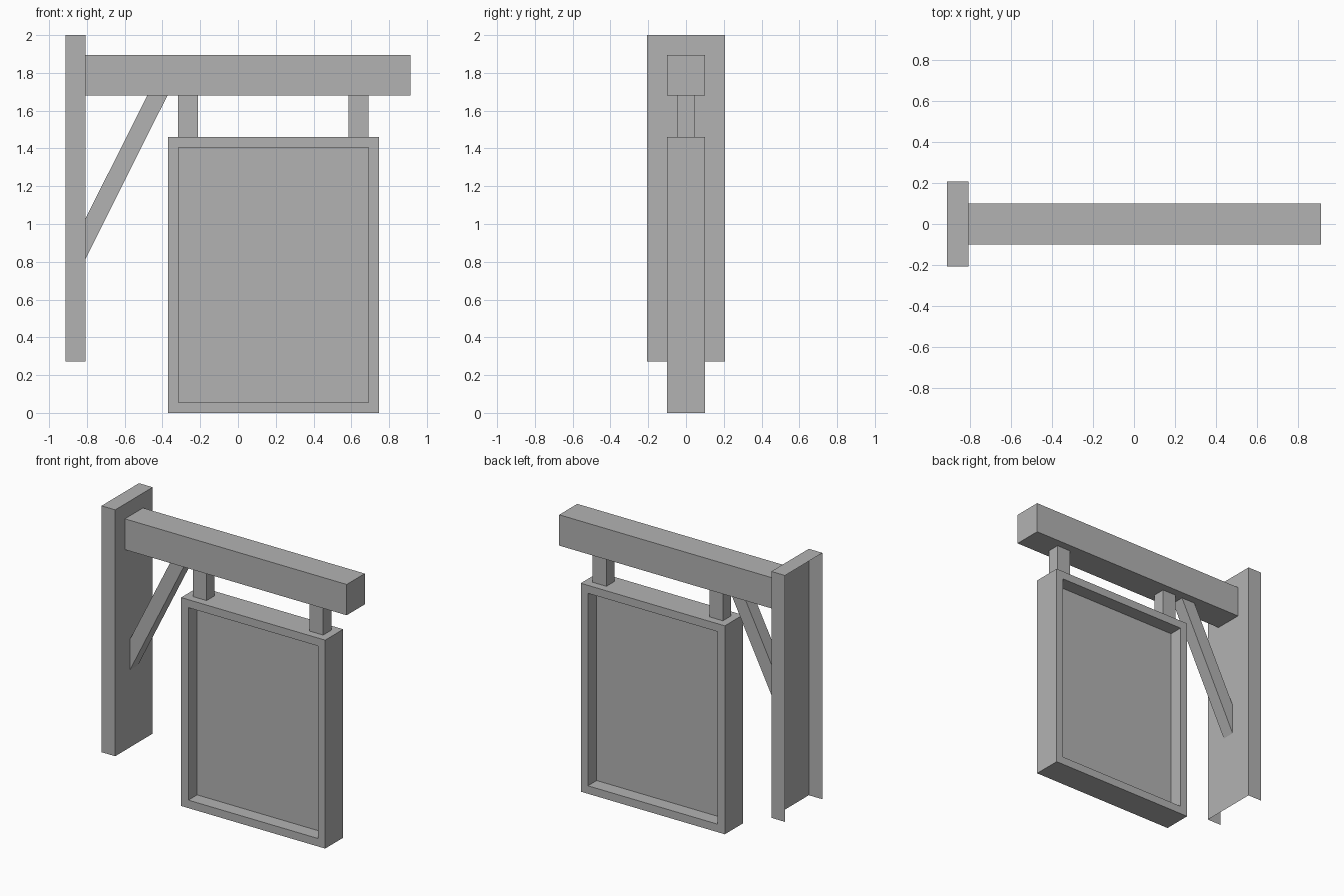
import bpy
import bmesh
from mathutils import Vector

cube = bpy.data.objects.get("Cube")
if cube:
    bpy.data.objects.remove(cube, do_unlink=True)

# One flat grey for the whole model
GREY = (0.45, 0.45, 0.45, 1)
grey = bpy.data.materials.new("plain_grey")
grey.use_nodes = True
grey.diffuse_color = GREY
grey.node_tree.nodes["Principled BSDF"].inputs["Base Color"].default_value = GREY


def finish(name, bm):
    mesh = bpy.data.meshes.new(name)
    bm.to_mesh(mesh)
    bm.free()
    mesh.materials.append(grey)
    obj = bpy.data.objects.new(name, mesh)
    bpy.context.collection.objects.link(obj)
    return obj


def box(name, x, depth, z, open_sides=()):
    """Box spanning x and z, centred on y, left open towards the given directions."""
    bm = bmesh.new()
    bmesh.ops.create_cube(bm, size=1)
    bm.normal_update()
    gone = [f for f in bm.faces
            if any(f.normal.dot(Vector(d)) > 0.9 for d in open_sides)]
    bmesh.ops.delete(bm, geom=gone, context='FACES')
    for v in bm.verts:
        v.co = (x[0] if v.co.x < 0 else x[1],
                v.co.y * depth,
                z[0] if v.co.z < 0 else z[1])
    return finish(name, bm)


def slab(name, outline, depth):
    """Extrude an outline in the xz plane along y, centred on y = 0."""
    bm = bmesh.new()
    face = bm.faces.new([bm.verts.new((x, -depth / 2, z)) for x, z in outline])
    ext = bmesh.ops.extrude_face_region(bm, geom=[face], use_keep_orig=True)
    moved = [g for g in ext["geom"] if isinstance(g, bmesh.types.BMVert)]
    bmesh.ops.translate(bm, verts=moved, vec=(0, depth, 0))
    bmesh.ops.recalc_face_normals(bm, faces=bm.faces[:])
    return finish(name, bm)


POST_FACE = -0.807
BEAM_BOTTOM, SIGN_TOP = 1.68, 1.461
LEFT, RIGHT, DOWN, UP = (-1, 0, 0), (1, 0, 0), (0, 0, -1), (0, 0, 1)

# Mounting post, hollow towards the wall and at the bottom
box("wall_post", (-0.913, POST_FACE), 0.415, (0.273, 2), (LEFT, DOWN))

# Horizontal beam
box("beam", (POST_FACE, 0.913), 0.2, (BEAM_BOTTOM, 1.896), (LEFT,))

# Diagonal brace, cut flush with the post and the beam
slab("brace", [(POST_FACE, 0.815), (-0.374, BEAM_BOTTOM),
               (-0.48, BEAM_BOTTOM), (POST_FACE, 1.03)], 0.09)

# Two short hangers between beam and sign
for name, x in (("inner_hanger", -0.265), ("outer_hanger", 0.639)):
    box(name, (x - 0.053, x + 0.053), 0.09, (SIGN_TOP, BEAM_BOTTOM), (UP, DOWN))

# Sign frame: a box with both broad faces inset and pushed in to the middle
frame = box("sign_frame", (-0.371, 0.746), 0.2, (0, SIGN_TOP))
bm = bmesh.new()
bm.from_mesh(frame.data)
bm.normal_update()
for face in [f for f in bm.faces if abs(f.normal.y) > 0.9]:
    side = 1 if face.normal.y > 0 else -1
    bmesh.ops.inset_individual(bm, faces=[face], thickness=0.079)
    ext = bmesh.ops.extrude_face_region(bm, geom=[face])
    moved = [g for g in ext["geom"] if isinstance(g, bmesh.types.BMVert)]
    bmesh.ops.translate(bm, verts=moved, vec=(0, -side * 0.097, 0))
    if face.is_valid:
        bmesh.ops.delete(bm, geom=[face], context='FACES_ONLY')
bmesh.ops.recalc_face_normals(bm, faces=bm.faces[:])
bm.to_mesh(frame.data)
bm.free()
